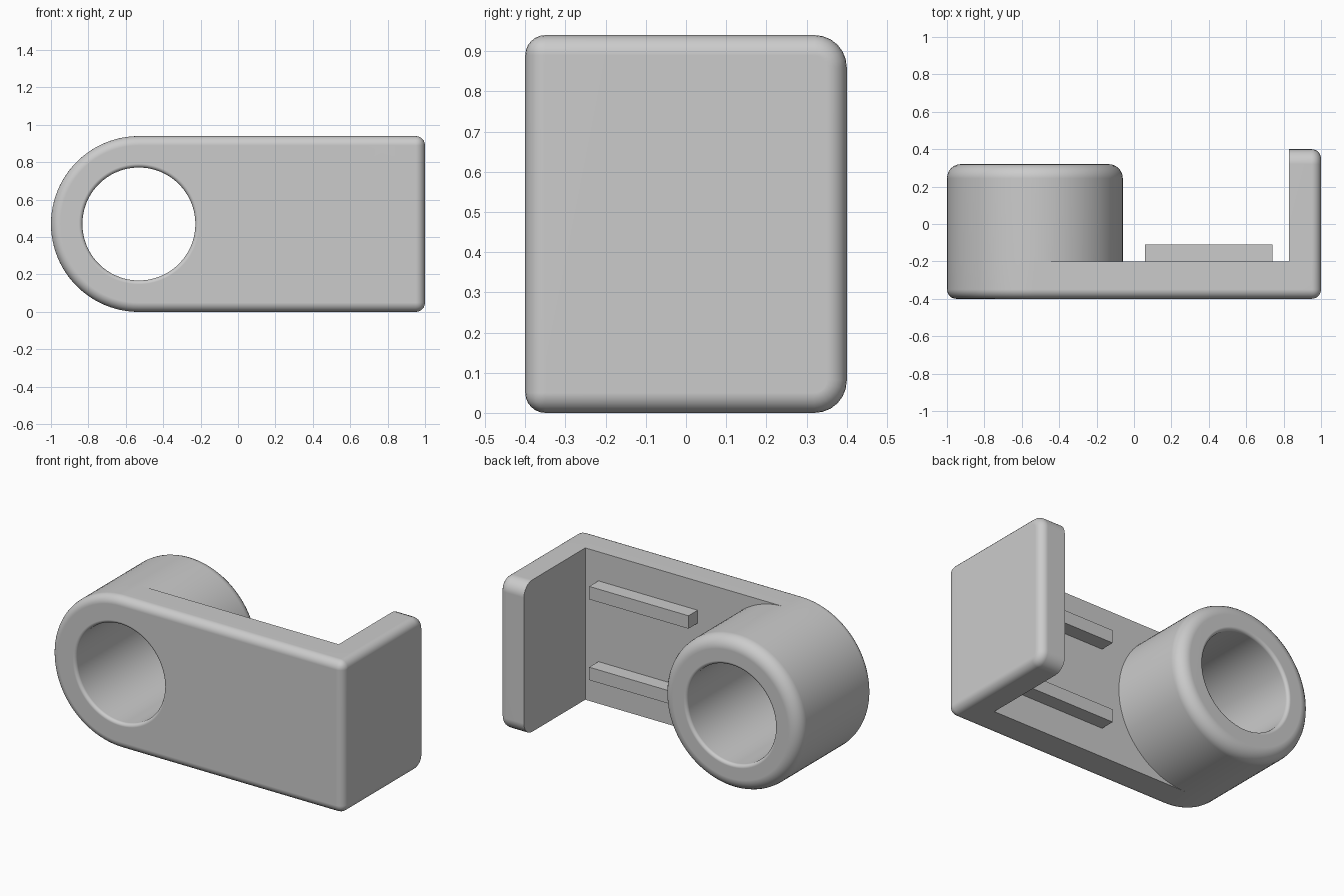
import bpy
import bmesh
from math import sin, cos, pi

if "Cube" in bpy.data.objects:
    bpy.data.objects.remove(bpy.data.objects["Cube"])

R, CX, HOLE = 0.47, -0.53, 0.302
TOP = 2 * R
FRONT, PLATE, BARREL, FLANGE = -0.4, -0.2, 0.32, 0.4
INNER = 0.83
SEG = 48

gray = bpy.data.materials.new("matte gray")
gray.use_nodes = True
gray.diffuse_color = (0.6, 0.6, 0.6, 1)
gray.node_tree.nodes["Principled BSDF"].inputs["Base Color"].default_value = (0.6, 0.6, 0.6, 1)


def finish(bm, name):
    bmesh.ops.recalc_face_normals(bm, faces=bm.faces)
    mesh = bpy.data.meshes.new(name)
    bm.to_mesh(mesh)
    bm.free()
    mesh.materials.append(gray)
    obj = bpy.data.objects.new(name, mesh)
    bpy.context.collection.objects.link(obj)
    return obj


def raise_loop(bm, loop, y):
    """Pull a loop of vertices along y, closing the sides and the end."""
    new = [bm.verts.new((v.co.x, y, v.co.z)) for v in loop]
    for i in range(len(loop)):
        j = (i + 1) % len(loop)
        bm.faces.new((loop[i], loop[j], new[j], new[i]))
    bm.faces.new(new)
    return new


def round_edges(bm, test, radius, segments=6):
    bm.normal_update()
    edges = [e for e in bm.edges if e.calc_face_angle(0) > 1 and test(*[v.co for v in e.verts])]
    bmesh.ops.bevel(bm, geom=edges, offset=radius, segments=segments, profile=0.5,
                    affect='EDGES', clamp_overlap=False)


def same(a, b, value):
    return abs(a - value) < 1e-4 and abs(b - value) < 1e-4


# Bracket body: round-ended plate, barrel and end flange as one solid
bm = bmesh.new()
arc = [pi / 2 + pi * i / SEG for i in range(SEG + 1)]
outline = [(CX + R * cos(a), R + R * sin(a)) for a in arc]
outline += [(INNER, 0), (1, 0), (1, TOP), (INNER, TOP)]
front = [bm.verts.new((x, FRONT, z)) for x, z in outline]
bm.faces.new(front)
back = []
for v in front:
    back.append(bm.verts.new((v.co.x, PLATE, v.co.z)))
for i in range(len(front)):
    j = (i + 1) % len(front)
    bm.faces.new((front[i], front[j], back[j], back[i]))
left_arc, corners = back[:SEG + 1], back[SEG + 1:]
right_arc = [bm.verts.new((CX + R * cos(a + pi), PLATE, R + R * sin(a + pi))) for a in arc[1:-1]]
bm.faces.new([left_arc[-1], corners[0], corners[3], left_arc[0]] + right_arc[::-1])
raise_loop(bm, left_arc + right_arc, BARREL)
raise_loop(bm, corners, FLANGE)
bmesh.ops.recalc_face_normals(bm, faces=bm.faces)

# Rounded flange corners, barrel rim and outer edges
round_edges(bm, lambda a, b: same(a.y, b.y, FLANGE) and abs(a.z - b.z) < 1e-4, 0.08)
round_edges(bm, lambda a, b: same(a.y, b.y, BARREL), 0.075)
round_edges(bm, lambda a, b: same(a.y, b.y, FRONT) or same(a.x, b.x, 1), 0.05)
body = finish(bm, "bracket_body")

# Bore with softened rims at both ends
bm = bmesh.new()
lip = 0.02
rim = [(HOLE + lip * (1 - sin(t)), lip * (1 - cos(t))) for t in (0, pi / 8, pi / 4, 3 * pi / 8, pi / 2)]
profile = [(HOLE + lip, FRONT - 0.1)] + [(r, FRONT + d) for r, d in rim]
profile += [(r, BARREL - d) for r, d in rim[::-1]] + [(HOLE + lip, BARREL + 0.1)]
rings = [[bm.verts.new((CX + r * cos(pi * i / SEG), y, R + r * sin(pi * i / SEG)))
          for i in range(2 * SEG)] for r, y in profile]
for a, b in zip(rings, rings[1:]):
    for i in range(2 * SEG):
        j = (i + 1) % (2 * SEG)
        bm.faces.new((a[i], a[j], b[j], b[i]))
bm.faces.new(rings[0])
bm.faces.new(rings[-1])
cutter = finish(bm, "bore_cutter")
cutter.hide_render = True

bpy.ops.object.select_all(action='DESELECT')
body.select_set(True)
bpy.context.view_layer.objects.active = body
cut = body.modifiers.new("bore", 'BOOLEAN')
cut.operation, cut.solver, cut.object = 'DIFFERENCE', 'EXACT', cutter
bpy.ops.object.modifier_apply(modifier="bore")
bpy.data.objects.remove(cutter)
bpy.ops.object.shade_smooth_by_angle(angle=pi / 6)
weighted = body.modifiers.new("even shading", 'WEIGHTED_NORMAL')
weighted.keep_sharp = True

# Two guide rails on the back of the plate
for name, z in (("lower_rail", R - 0.25), ("upper_rail", R + 0.25)):
    bm = bmesh.new()
    bmesh.ops.create_cube(bm, size=1)
    bmesh.ops.scale(bm, vec=(0.68, 0.1, 0.08), verts=bm.verts)
    bmesh.ops.translate(bm, vec=(0.4, PLATE + 0.04, z), verts=bm.verts)
    finish(bm, name)
